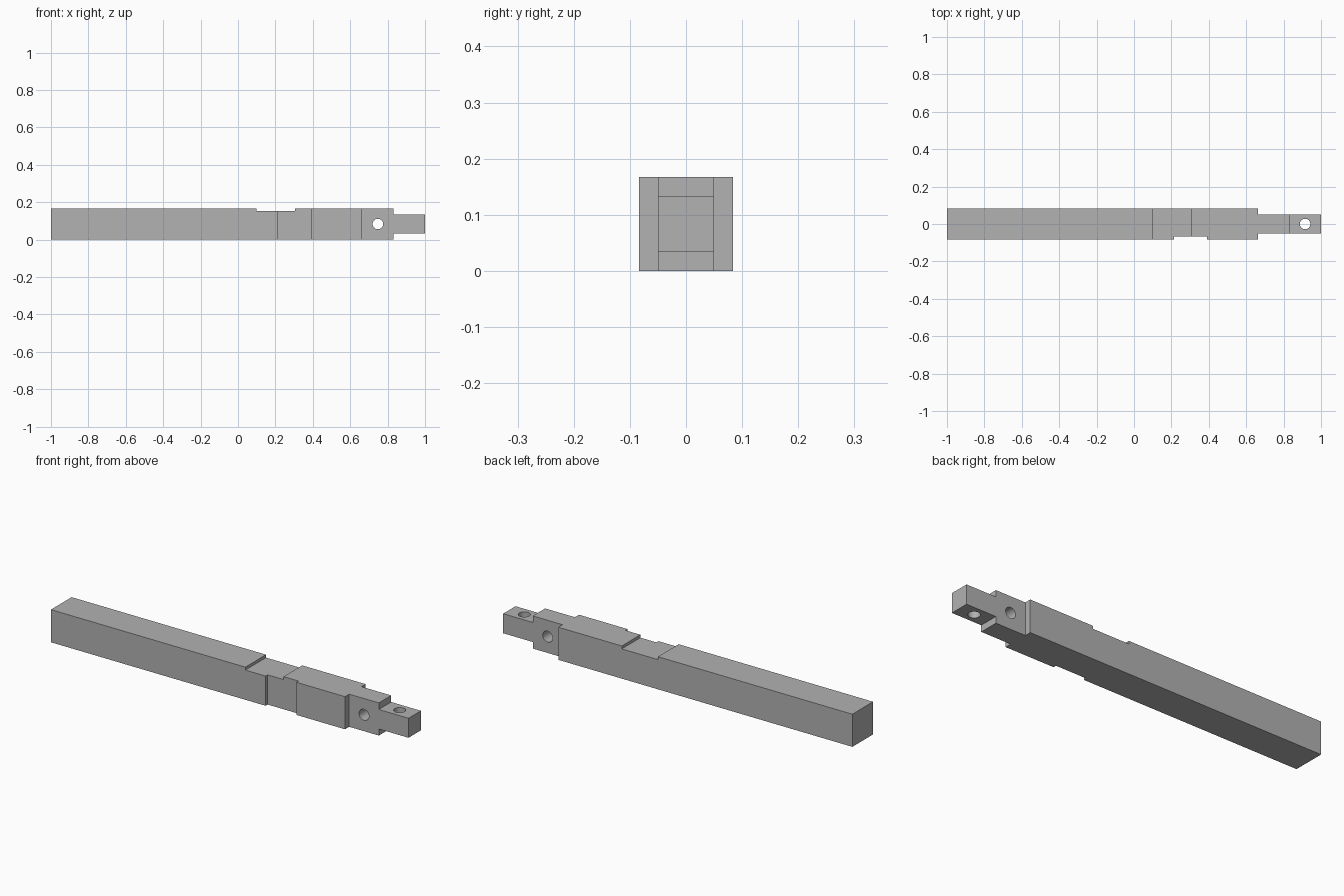
import bpy
import math

old = bpy.data.objects.get("Cube")
if old:
    bpy.data.objects.remove(old, do_unlink=True)

HALF = 0.0835          # half the beam thickness
TENON = 0.05           # half the tenon thickness
MID = HALF             # height of the beam axis
OVER = 0.05            # cutter overshoot

grey = bpy.data.materials.new("plain_grey")
grey.use_nodes = True
colour = (0.445, 0.445, 0.445, 1)
grey.diffuse_color = colour
grey.node_tree.nodes["Principled BSDF"].inputs["Base Color"].default_value = colour


def box(name, x, y, z):
    """Box spanning the given (low, high) ranges."""
    spans = (x, y, z)
    bpy.ops.mesh.primitive_cube_add(size=1, location=[(a + b) / 2 for a, b in spans])
    ob = bpy.context.object
    ob.name = name
    ob.scale = [b - a for a, b in spans]
    bpy.ops.object.transform_apply(location=True, rotation=False, scale=True)
    ob.data.materials.append(grey)
    return ob


def peg_hole(name, x, tilt):
    bpy.ops.mesh.primitive_cylinder_add(vertices=32, radius=0.028, depth=0.5,
                                        location=(x, 0, MID), rotation=(tilt, 0, 0))
    ob = bpy.context.object
    ob.name = name
    ob.data.materials.append(grey)
    return ob


# Square beam
beam = box("beam", (-1, 1), (-HALF, HALF), (0, 2 * HALF))
wide = (-HALF - OVER, HALF + OVER)
tall = (-OVER, 2 * HALF + OVER)

# Shallow housings on the top and the front
cutters = [
    box("top_housing_cutter", (0.1, 0.305), wide, (0.152, tall[1])),
    box("front_housing_cutter", (0.215, 0.39), (wide[0], -0.067), tall),
]

# Shoulders of the two tenons: the first thinned sideways, the end one also in height
for side, (near, far) in {"front": (wide[0], -TENON), "back": (TENON, wide[1])}.items():
    cutters.append(box(side + "_shoulder_cutter", (0.664, 1 + OVER), (near, far), tall))
for side, span in {"lower": (tall[0], MID - TENON), "upper": (MID + TENON, tall[1])}.items():
    cutters.append(box(side + "_shoulder_cutter", (0.832, 1 + OVER), wide, span))

# Peg holes through the tenons
cutters.append(peg_hole("cross_peg_hole_cutter", 0.748, math.pi / 2))
cutters.append(peg_hole("upright_peg_hole_cutter", 0.915, 0))

for cutter in cutters:
    mod = beam.modifiers.new(cutter.name, 'BOOLEAN')
    mod.operation = 'DIFFERENCE'
    mod.solver = 'EXACT'
    mod.object = cutter
    bpy.ops.object.select_all(action='DESELECT')
    beam.select_set(True)
    bpy.context.view_layer.objects.active = beam
    bpy.ops.object.modifier_apply(modifier=mod.name)
    bpy.data.objects.remove(cutter, do_unlink=True)

bpy.ops.object.shade_smooth_by_angle(angle=math.radians(30))
